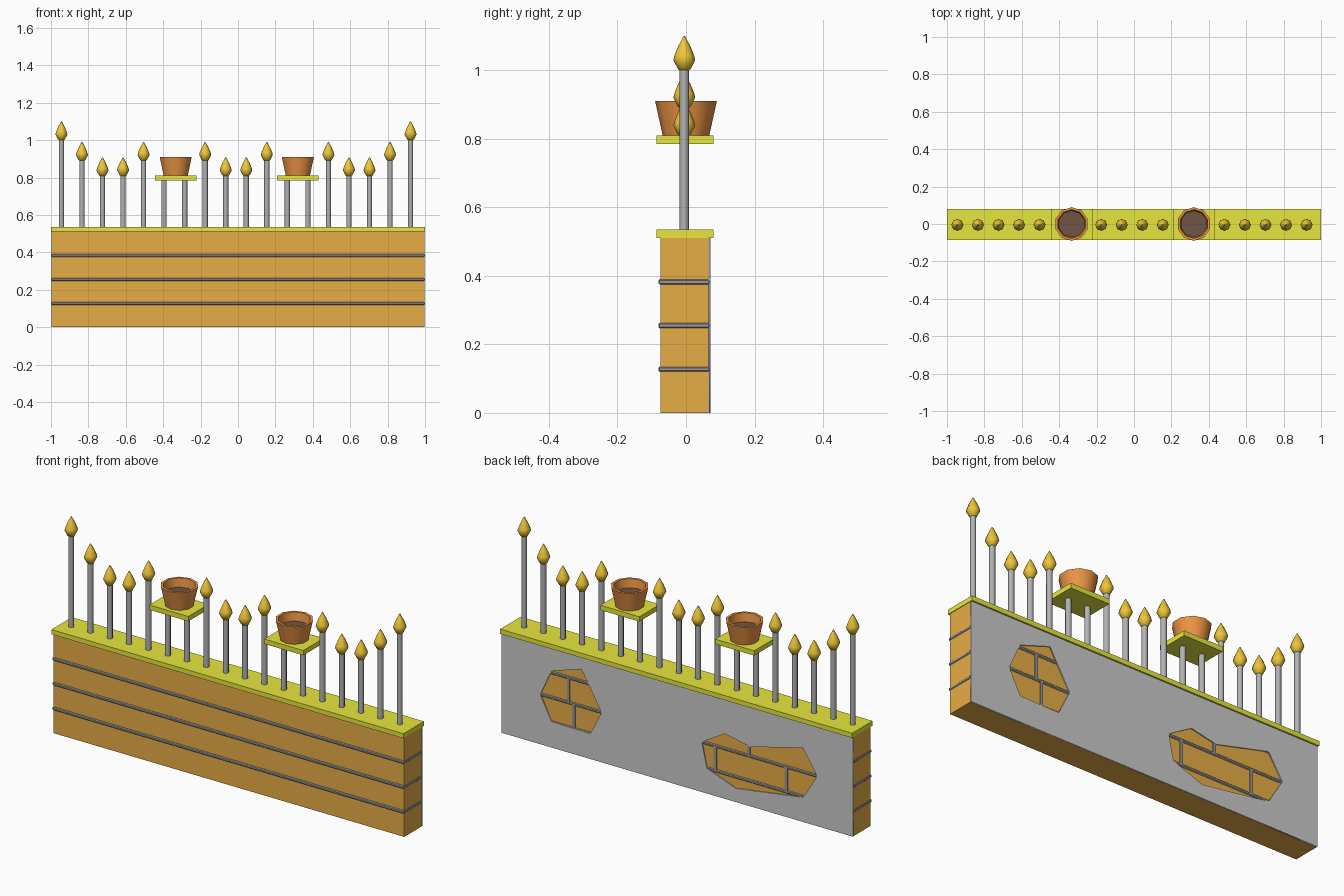
import bpy, bmesh, math
from mathutils import Matrix

if "Cube" in bpy.data.objects:
    bpy.data.objects.remove(bpy.data.objects["Cube"])


def material(name, rgb):
    m = bpy.data.materials.new(name)
    m.diffuse_color = (*rgb, 1)
    m.use_nodes = True
    m.node_tree.nodes["Principled BSDF"].inputs["Base Color"].default_value = m.diffuse_color
    return m


BRICK = material("brick", (0.80, 0.42, 0.06))
STONE = material("yellow_stone", (0.80, 0.80, 0.05))
GOLD = material("gold", (0.86, 0.57, 0.04))
CLAY = material("clay", (0.85, 0.30, 0.06))
SOIL = material("soil", (0.16, 0.09, 0.06))
MORTAR = material("mortar", (0.32, 0.32, 0.33))
IRON = material("iron", (0.45, 0.45, 0.45))


def finish(name, bm, mat, smooth=None):
    bmesh.ops.recalc_face_normals(bm, faces=bm.faces)
    me = bpy.data.meshes.new(name)
    bm.to_mesh(me)
    bm.free()
    ob = bpy.data.objects.new(name, me)
    bpy.context.collection.objects.link(ob)
    if mat:
        me.materials.append(mat)
    if smooth:
        bpy.ops.object.select_all(action='DESELECT')
        ob.select_set(True)
        bpy.context.view_layer.objects.active = ob
        bpy.ops.object.shade_smooth_by_angle(angle=math.radians(smooth))
    return ob


def box(name, x, y, z, mat, bevel=0):
    """Box from (min, max) pairs."""
    bm = bmesh.new()
    size = [b - a for a, b in (x, y, z)]
    mid = [(a + b) / 2 for a, b in (x, y, z)]
    bmesh.ops.create_cube(bm, size=1, matrix=Matrix.Translation(mid) @ Matrix.Diagonal((*size, 1)))
    if bevel:
        bmesh.ops.bevel(bm, geom=bm.edges[:], offset=bevel, segments=1, affect='EDGES')
    return finish(name, bm, mat)


def lathe(name, profile, sides, loc, mat, turn=0.0, smooth=50):
    """Revolve (radius, z) points; both ends are capped."""
    bm = bmesh.new()
    rings = []
    for r, z in profile:
        rings.append([bm.verts.new((loc[0] + r * math.cos(turn + 2 * math.pi * i / sides),
                                    loc[1] + r * math.sin(turn + 2 * math.pi * i / sides),
                                    loc[2] + z)) for i in range(sides)])
    for a, b in zip(rings, rings[1:]):
        for i in range(sides):
            j = (i + 1) % sides
            bm.faces.new((a[i], a[j], b[j], b[i]))
    bm.faces.new(rings[0][::-1])
    bm.faces.new(rings[-1])
    return finish(name, bm, mat, smooth)


# Brick wall and its coping
box("brick_wall", (-0.997, 0.997), (-0.075, 0.066), (0, 0.512), BRICK)
box("coping", (-1, 1), (-0.086, 0.08), (0.511, 0.535), STONE)

# Horizontal mortar courses
for k in (1, 2, 3):
    z = 0.1275 * k
    box("mortar_course", (-1, 1), (-0.081, 0.0705), (z - 0.008, z + 0.008), MORTAR, 0.004)

# Upright joints seen through the broken plaster
for x, z in ((-0.214, 0.1275), (-0.618, 0.1275), (0.59, 0.1275), (-0.405, 0.255), (0.62, 0.255)):
    top = z + (0.068 if x == -0.405 else 0.1275)
    box("mortar_joint", (x - 0.008, x + 0.008), (0.06, 0.0705), (z, top), MORTAR)

# Plaster sheet on the back with two broken patches
outlines = [
    [(-0.998, 0), (0.998, 0), (0.998, 0.511), (-0.998, 0.511)],
    [(0.715, 0.392), (0.544, 0.448), (0.43, 0.256), (0.493, 0.13), (0.715, 0.133), (0.778, 0.256)],
    [(-0.14, 0.257), (-0.271, 0.334), (-0.413, 0.305), (-0.715, 0.38), (-0.795, 0.256),
     (-0.715, 0.126), (-0.333, 0.07), (-0.168, 0.13)],
]
cu = bpy.data.curves.new("plaster", 'CURVE')
cu.dimensions = '2D'
cu.fill_mode = 'BOTH'
cu.extrude = 0.0025
for pts in outlines:
    sp = cu.splines.new('POLY')
    sp.points.add(len(pts) - 1)
    for p, (x, z) in zip(sp.points, pts):
        p.co = (x, z, 0, 1)
    sp.use_cyclic_u = True
plaster = bpy.data.objects.new("plaster", cu)
plaster.rotation_euler = (math.pi / 2, 0, 0)
plaster.location = (0, 0.0692, 0)
bpy.context.collection.objects.link(plaster)

# Railing bars with spear finials; the bars under the shelves have none
TIPS = [1.1, 0.99, 0.908, 0.908, 0.99, 0, 0, 0.99, 0.908]
TIPS += TIPS[::-1]
FINIAL = [(0.012, 0), (0.018, 0.003), (0.032, 0.03), (0.029, 0.043), (0.018, 0.07), (0.002, 0.1)]
for i, tip in enumerate(TIPS):
    x = -0.944 + 0.1098 * i
    top = tip - 0.098 if tip else 0.79
    lathe("bar", [(0.014, 0.53), (0.014, top)], 8, (x, -0.005, 0), IRON)
    if tip:
        lathe("finial", FINIAL, 8, (x, -0.005, tip - 0.1), GOLD)

# Shelves carrying hollow ten-sided flower pots
for x in (-0.333, 0.32):
    box("shelf", (x - 0.111, x + 0.111), (-0.086, 0.08), (0.785, 0.81), STONE)
    lathe("flower_pot", [(0.068, 0), (0.09, 0.1), (0.077, 0.1), (0.07, 0.05)],
          10, (x, 0, 0.81), CLAY, math.pi / 2, 40)
    lathe("soil", [(0.066, 0.045), (0.0715, 0.056)], 10, (x, 0, 0.81), SOIL, math.pi / 2)
